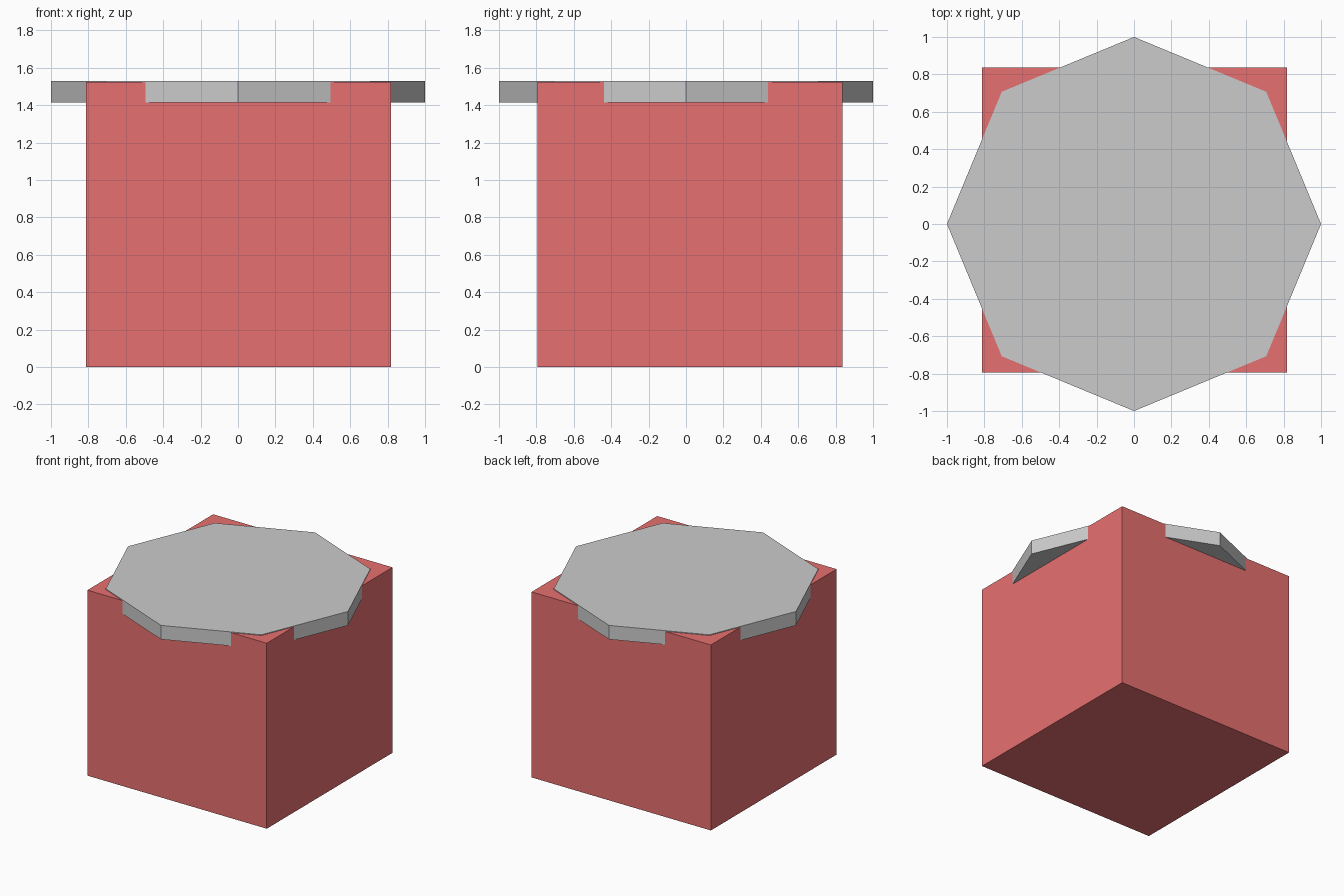
import bpy

if "Cube" in bpy.data.objects:
    bpy.data.objects.remove(bpy.data.objects["Cube"])

# Red box body
x0, x1, y0, y1, top = -0.812, 0.818, -0.795, 0.837, 1.524
bpy.ops.mesh.primitive_cube_add(size=1, location=((x0 + x1) / 2, (y0 + y1) / 2, top / 2))
body = bpy.context.object
body.name = "box_body"
body.scale = (x1 - x0, y1 - y0, top)
red = bpy.data.materials.new("red")
red.diffuse_color = (0.8, 0.16, 0.16, 1)
red.use_nodes = True
red.node_tree.nodes["Principled BSDF"].inputs["Base Color"].default_value = red.diffuse_color
body.data.materials.append(red)

# Octagonal lid, its top just above the box and its corners on the axes
z0, z1 = 1.415, 1.53
bpy.ops.mesh.primitive_cylinder_add(vertices=8, radius=1, depth=z1 - z0,
                                    location=(0, 0, (z0 + z1) / 2))
bpy.context.object.name = "octagonal_lid"
